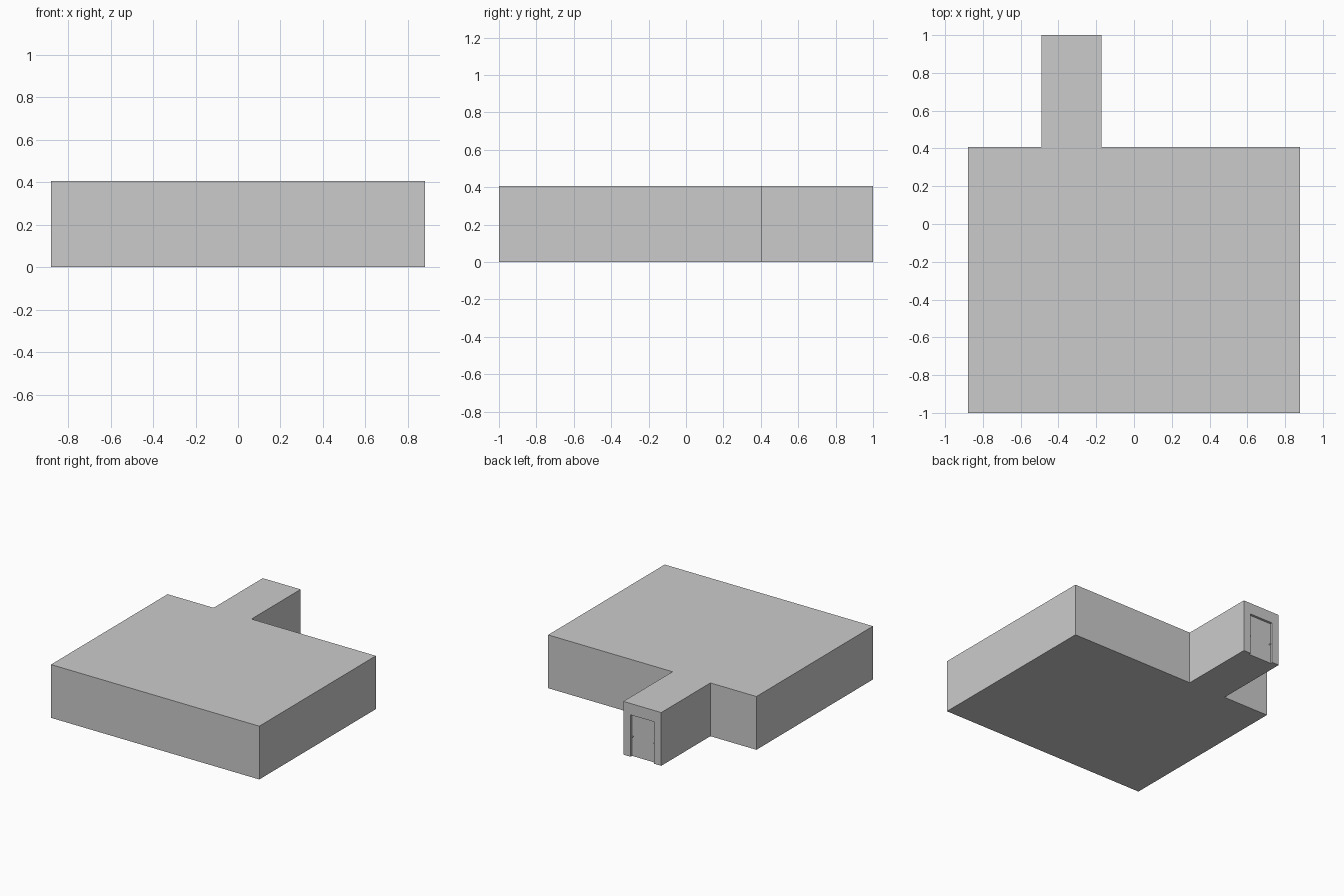
import bpy, bmesh

if "Cube" in bpy.data.objects:
    bpy.data.objects.remove(bpy.data.objects["Cube"])

HEIGHT = 0.407
DOOR_X, DOOR_W, DOOR_H, RECESS = -0.331, 0.2, 0.32, 0.018


def box(name, lo, hi):
    bpy.ops.mesh.primitive_cube_add(size=1, location=[(a + b) / 2 for a, b in zip(lo, hi)])
    ob = bpy.context.object
    ob.name = name
    ob.scale = [b - a for a, b in zip(lo, hi)]
    bpy.ops.object.transform_apply(location=False, rotation=False, scale=True)
    return ob


# Building shell: footprint of the hall and its entrance passage, extruded up
outline = [(-0.88, -1), (0.88, -1), (0.88, 0.407), (-0.171, 0.407),
           (-0.171, 1), (-0.491, 1), (-0.491, 0.407), (-0.88, 0.407)]
bm = bmesh.new()
base = bm.faces.new([bm.verts.new((x, y, 0)) for x, y in outline])
top = bmesh.ops.extrude_face_region(bm, geom=[base])["geom"]
bmesh.ops.translate(bm, vec=(0, 0, HEIGHT),
                    verts=[g for g in top if isinstance(g, bmesh.types.BMVert)])
bmesh.ops.recalc_face_normals(bm, faces=bm.faces)
mesh = bpy.data.meshes.new("building_shell")
bm.to_mesh(mesh)
bm.free()
shell = bpy.data.objects.new("building_shell", mesh)
bpy.context.collection.objects.link(shell)

# Doorway recess cut into the end of the passage
cutter = box("doorway_cutter", (DOOR_X - DOOR_W / 2, 1 - RECESS, -0.1),
             (DOOR_X + DOOR_W / 2, 1.1, DOOR_H))
cutter.hide_render = True
cutter.hide_set(True)
cut = shell.modifiers.new("doorway", 'BOOLEAN')
cut.object = cutter
cut.operation = 'DIFFERENCE'
cut.solver = 'EXACT'

# Small door pulls near both edges of the recessed door
for side, label in ((-1, "left"), (1, "right")):
    x = DOOR_X + side * (DOOR_W / 2 - 0.008)
    box("door_pull_" + label, (x - 0.004, 1 - RECESS - 0.002, 0.146),
        (x + 0.004, 1 - RECESS + 0.008, 0.154))
